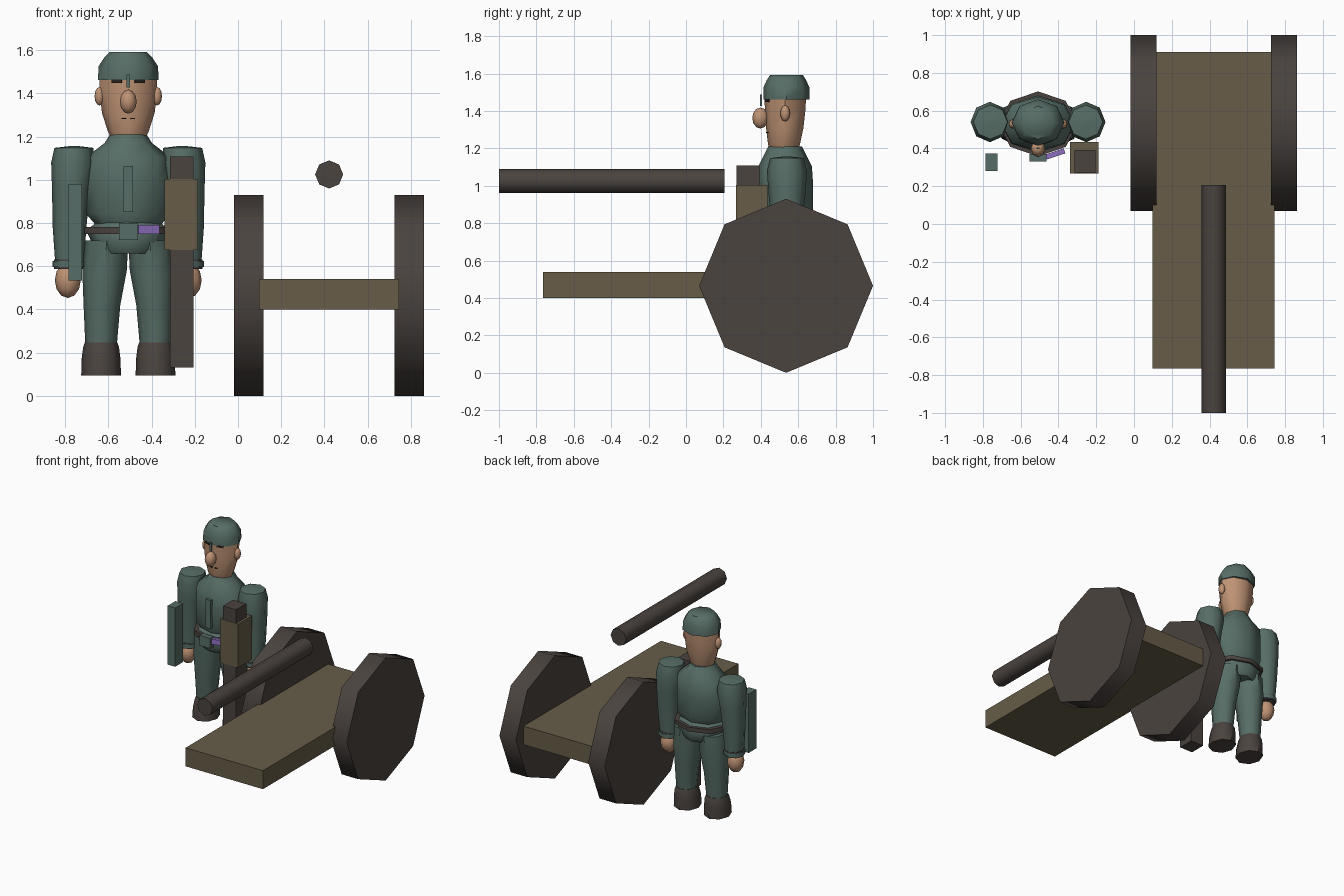
import bpy, bmesh, math

if "Cube" in bpy.data.objects:
    bpy.data.objects.remove(bpy.data.objects["Cube"])


def material(name, r, g, b):
    m = bpy.data.materials.new(name)
    m.use_nodes = True
    m.diffuse_color = (r, g, b, 1)
    m.node_tree.nodes["Principled BSDF"].inputs["Base Color"].default_value = (r, g, b, 1)
    return m


GREEN = material("uniform green", 0.096, 0.155, 0.135)
DARK = material("dark brown", 0.069, 0.056, 0.05)
WOOD = material("olive wood", 0.135, 0.108, 0.064)
SKIN = material("skin", 0.52, 0.29, 0.175)
PURPLE = material("purple", 0.27, 0.16, 0.52)
BLACK = material("facial line", 0.02, 0.015, 0.012)

MX, MY = -0.508, 0.53    # axis of the soldier


def finish(name, bm, mat, smooth=True):
    bmesh.ops.recalc_face_normals(bm, faces=bm.faces)
    mesh = bpy.data.meshes.new(name)
    bm.to_mesh(mesh)
    bm.free()
    mesh.materials.append(mat)
    ob = bpy.data.objects.new(name, mesh)
    bpy.context.collection.objects.link(ob)
    if smooth:
        bpy.ops.object.select_all(action='DESELECT')
        ob.select_set(True)
        bpy.context.view_layer.objects.active = ob
        bpy.ops.object.shade_smooth_by_angle(angle=math.radians(50))
    return ob


def box(name, mat, x, y, z, turn=0):
    """Box from (low, high) pairs, optionally turned about z."""
    bm = bmesh.new()
    bmesh.ops.create_cube(bm, size=1)
    for v in bm.verts:
        for i, (lo, hi) in enumerate((x, y, z)):
            v.co[i] *= hi - lo
    ob = finish(name, bm, mat, False)
    ob.location = [sum(p) / 2 for p in (x, y, z)]
    ob.rotation_euler.z = turn
    return ob


def loft(name, mat, rings, sides=8):
    """Closed skin through elliptical rings (cx, cy, z, rx, ry)."""
    bm = bmesh.new()
    loops = []
    for cx, cy, z, rx, ry in rings:
        loops.append([bm.verts.new((cx + rx * math.cos(math.tau * k / sides),
                                    cy + ry * math.sin(math.tau * k / sides), z))
                      for k in range(sides)])
    for a, b in zip(loops, loops[1:]):
        for k in range(sides):
            j = (k + 1) % sides
            bm.faces.new((a[k], a[j], b[j], b[k]))
    bm.faces.new(loops[0])
    bm.faces.new(loops[-1])
    return finish(name, bm, mat)


def egg(name, mat, center, radii):
    bm = bmesh.new()
    bmesh.ops.create_uvsphere(bm, u_segments=8, v_segments=6, radius=1)
    for v in bm.verts:
        v.co = [c + r * p for c, r, p in zip(center, radii, v.co)]
    return finish(name, bm, mat)


# Cannon: two octagonal wheels, flat bed and floating barrel
for name, x in (("right_wheel", 0.05), ("left_wheel", 0.793)):
    wheel = loft(name, DARK, [(0, 0, s * 0.069, 0.465, 0.465) for s in (-1, 1)])
    wheel.rotation_euler.y = math.pi / 2
    wheel.location = (x, 0.535, 0.465)
box("cannon_bed", WOOD, (0.097, 0.745), (-0.765, 0.91), (0.40, 0.54))
barrel = loft("cannon_barrel", DARK, [(0, 0, s * 0.603, 0.065, 0.065) for s in (-1, 1)])
barrel.rotation_euler.x = math.pi / 2
barrel.location = (0.422, -0.397, 1.025)

# Items held in the hands
box("gun_body", DARK, (-0.315, -0.205), (0.27, 0.392), (0.13, 1.108))
box("gun_stock", WOOD, (-0.34, -0.187), (0.268, 0.435), (0.675, 1.005))
box("arm_plate", GREEN, (-0.785, -0.722), (0.28, 0.372), (0.535, 0.98))

# Torso, belt and jacket skirt
loft("torso", GREEN, [(MX, MY, 0.79, 0.15, 0.125), (MX, MY, 0.845, 0.198, 0.148),
                      (MX, MY, 1.0, 0.198, 0.15), (MX, MY, 1.105, 0.195, 0.143),
                      (MX, MY, 1.17, 0.11, 0.11), (MX, MY, 1.21, 0.085, 0.09)])
loft("jacket_skirt", GREEN, [(MX, MY, 0.658, 0.14, 0.13), (MX, MY, 0.68, 0.155, 0.145),
                             (MX, MY, 0.765, 0.195, 0.16), (MX, MY, 0.805, 0.145, 0.13)])
loft("belt", DARK, [(MX, MY, z, 0.208, 0.172) for z in (0.75, 0.782)])
box("buckle", GREEN, (-0.552, -0.464), (0.33, 0.37), (0.722, 0.80))
box("belt_pouch", PURPLE, (-0.468, -0.365), (0.357, 0.385), (0.75, 0.79), 0.32)
box("jacket_flap", GREEN, (-0.53, -0.487), (0.368, 0.40), (0.85, 1.065))

# Head, face and cap
loft("head", SKIN, [(MX, 0.524, 1.195, 0.08, 0.078), (MX, 0.524, 1.225, 0.095, 0.086),
                    (MX, 0.528, 1.31, 0.122, 0.1), (MX, 0.53, 1.40, 0.132, 0.108),
                    (MX, 0.531, 1.49, 0.135, 0.112)])
loft("cap", GREEN, [(MX, 0.537, 1.462, 0.14, 0.123), (MX, 0.537, 1.525, 0.138, 0.123),
                    (MX, 0.537, 1.565, 0.112, 0.105), (MX, 0.537, 1.592, 0.085, 0.088)])
egg("nose", SKIN, (MX, 0.398, 1.362), (0.039, 0.044, 0.056))
box("cap_badge", GREEN, (MX - 0.008, MX + 0.008), (0.396, 0.406), (1.427, 1.487))

# Mirrored parts
for side, s in (("right", -1), ("left", 1)):
    def at(d):
        return MX + s * d

    egg(side + "_ear", SKIN, (at(0.133), 0.53, 1.387), (0.023, 0.026, 0.043))
    box(side + "_brow", BLACK, (at(0.053) - 0.024, at(0.053) + 0.024),
        (0.431, 0.44), (1.449, 1.464), s * 0.33)
    box(side + "_mouth", BLACK, (at(0.02) - 0.01, at(0.02) + 0.01),
        (0.431, 0.44), (1.281, 1.287), s * 0.33)
    loft(side + "_arm", GREEN, [(at(0.272), 0.535, 0.625, 0.067, 0.07),
                                (at(0.272), 0.538, 0.78, 0.078, 0.08),
                                (at(0.265), 0.54, 0.95, 0.088, 0.098),
                                (at(0.255), 0.54, 1.08, 0.102, 0.107),
                                (at(0.252), 0.54, 1.148, 0.09, 0.09),
                                (at(0.25), 0.54, 1.156, 0.022, 0.022)])
    loft(side + "_cuff_band", DARK, [(at(0.274), 0.535, z, 0.069, 0.072)
                                     for z in (0.588, 0.632)])
    loft(side + "_cuff", GREEN, [(at(0.274), 0.535, z, 0.076, 0.078)
                                 for z in (0.596, 0.625)])
    egg(side + "_hand", SKIN, (at(0.28), 0.53, 0.535), (0.06, 0.06, 0.082))
    loft(side + "_leg", GREEN, [(at(0.126), 0.535, 0.235, 0.073, 0.075),
                                (at(0.122), 0.535, 0.42, 0.085, 0.092),
                                (at(0.11), 0.535, 0.58, 0.103, 0.115),
                                (at(0.1), 0.535, 0.72, 0.1, 0.12)])
    loft(side + "_boot", DARK, [(at(0.126), 0.525, 0.095, 0.092, 0.105),
                                (at(0.126), 0.528, 0.17, 0.09, 0.1),
                                (at(0.126), 0.535, 0.225, 0.083, 0.09),
                                (at(0.126), 0.535, 0.246, 0.076, 0.08)])
